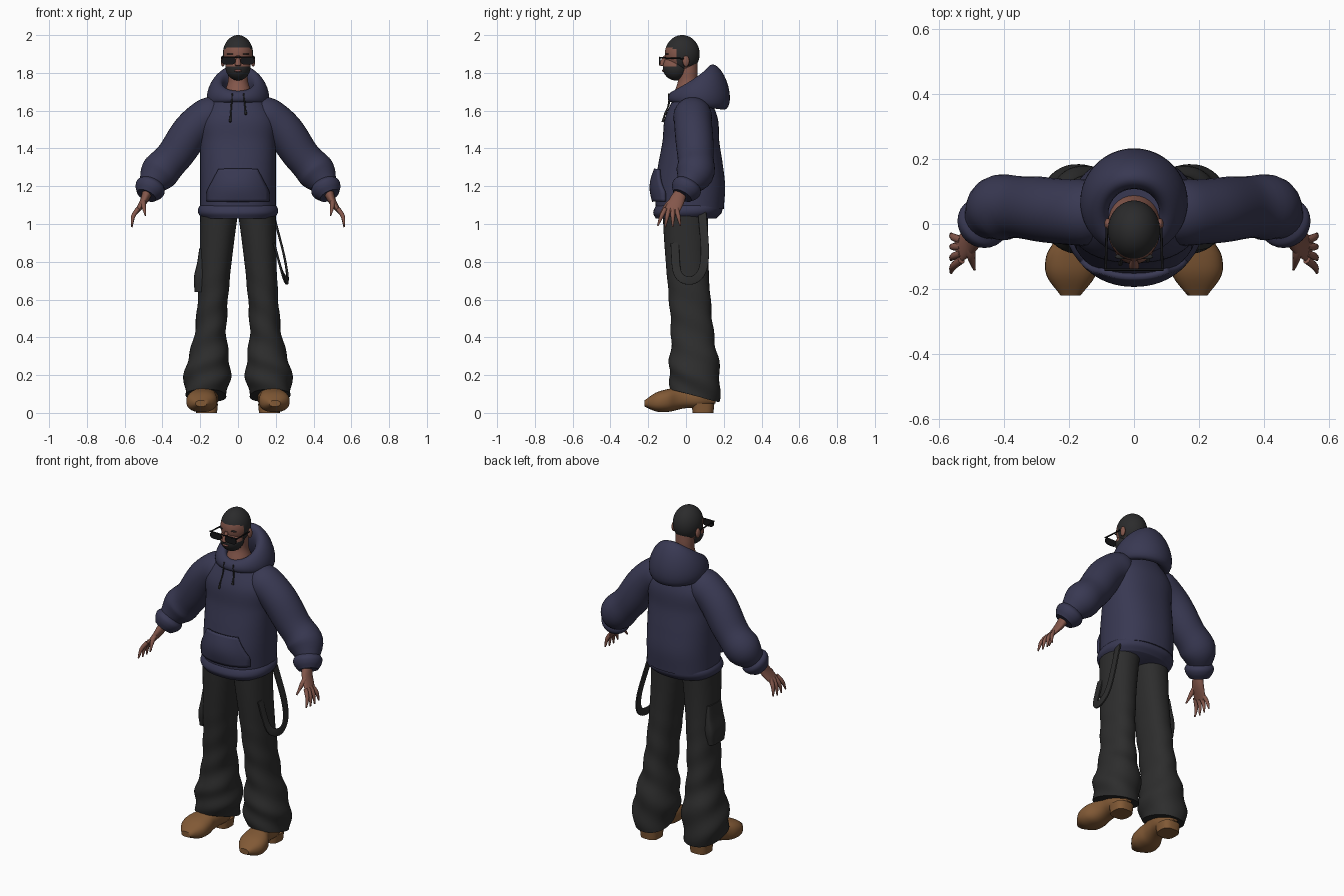
import bpy
import bmesh
from math import sin, cos, pi, tau, copysign, exp, radians
from mathutils import Vector

if "Cube" in bpy.data.objects:
    bpy.data.objects.remove(bpy.data.objects["Cube"])

ACROSS, DEPTH, UP = Vector((1, 0, 0)), Vector((0, 1, 0)), Vector((0, 0, 1))
SIDES = {"left": 1, "right": -1}


def material(name, red, green, blue):
    mat = bpy.data.materials.new(name)
    mat.use_nodes = True
    mat.diffuse_color = (red, green, blue, 1)
    shader = mat.node_tree.nodes["Principled BSDF"]
    shader.inputs["Base Color"].default_value = mat.diffuse_color
    return mat


navy = material("navy cloth", .04, .04, .085)
black_cloth = material("black cloth", .026, .026, .026)
tan = material("tan leather", .22, .1, .036)
skin = material("brown skin", .23, .095, .07)
hair = material("black hair", .024, .024, .025)
lens = material("black lens", .008, .008, .009)
lip = material("lip", .2, .075, .065)


def along(values, u):
    """Smooth curve through evenly spaced values, for u from 0 to 1."""
    if len(values) == 1:
        return values[0]
    ends = [2 * values[0] - values[1], *values, 2 * values[-1] - values[-2]]
    span = min(int(u * (len(values) - 1)), len(values) - 2)
    t = u * (len(values) - 1) - span
    before, start, end, after = ends[span:span + 4]
    slope_in, slope_out = (end - before) / 2, (after - start) / 2
    blend = t * t * (3 - 2 * t)
    return (start * (1 - blend) + end * blend
            + slope_in * (t * (1 - t) * (1 - t)) - slope_out * (t * t * (1 - t)))


def finish(name, bm, mats, rule=None):
    bmesh.ops.remove_doubles(bm, verts=bm.verts, dist=.00001)
    bmesh.ops.recalc_face_normals(bm, faces=bm.faces)
    if rule:
        for face in bm.faces:
            face.material_index = rule(face.calc_center_median())
    mesh = bpy.data.meshes.new(name)
    bm.to_mesh(mesh)
    bm.free()
    for mat in mats:
        mesh.materials.append(mat)
    obj = bpy.data.objects.new(name, mesh)
    bpy.context.collection.objects.link(obj)
    bpy.ops.object.select_all(action='DESELECT')
    obj.select_set(True)
    bpy.context.view_layer.objects.active = obj
    bpy.ops.object.shade_smooth_by_angle(angle=radians(50))
    return obj


def bridge(name, mat, rows, closed=True, caps=True):
    """Join neighbouring rows of points with faces."""
    bm = bmesh.new()
    rows = [[bm.verts.new(point) for point in row] for row in rows]
    for low, high in zip(rows, rows[1:]):
        for i in range(0 if closed else 1, len(low)):
            bm.faces.new((low[i - 1], low[i], high[i], high[i - 1]))
    if caps:
        bm.faces.new(rows[0])
        bm.faces.new(rows[-1])
    return finish(name, bm, [mat])


def loft(name, mat, path, wide, deep=None, ref=DEPTH, axis=None, power=2, side=1, count=28, steps=24, warp=None):
    """Sweep a superellipse along a path; deep is the half-size along ref, wide the other one."""
    path = [Vector(point) for point in path]
    deep = deep or wide
    rows = []
    for step in range(steps + 1):
        u = step / steps
        centre = along(path, u)
        tangent = axis or (along(path, min(u + .01, 1)) - along(path, max(u - .01, 0))).normalized()
        v = (ref - tangent * ref.dot(tangent)).normalized()
        w = v.cross(tangent)
        row = []
        for i in range(count):
            c, s = cos(tau * i / count), sin(tau * i / count)
            point = (centre + w * along(wide, u) * copysign(abs(c) ** (2 / power), c)
                     + v * along(deep, u) * copysign(abs(s) ** (2 / power), s))
            if warp:
                point = warp(point, tau * i / count)
            row.append((point.x * side, point.y, point.z))
        rows.append(row)
    return bridge(name, mat, rows)


def ball(name, mats, centre, size, rule=None, detail=16):
    bm = bmesh.new()
    bmesh.ops.create_uvsphere(bm, u_segments=detail, v_segments=detail, radius=1)
    bmesh.ops.scale(bm, vec=size, verts=bm.verts)
    bmesh.ops.translate(bm, vec=centre, verts=bm.verts)
    return finish(name, bm, mats, rule)


# Hoodie body and ribbed hem
BODY_BOTTOM, BODY_TOP = 1.08, 1.68
body_wide = [.2, .2, .2, .2, .2, .12]
body_deep = [.18, .185, .17, .15, .14, .09]
loft("hoodie_body", navy, [(0, .02, BODY_BOTTOM), (0, .03, BODY_TOP)], body_wide, body_deep,
     axis=UP, power=2.3, count=48, steps=40)
loft("hoodie_hem", navy, [(0, 0, 1.03), (0, .02, 1.11)], [.19, .21, .21, .19], [.16, .18, .18, .17],
     axis=UP, power=2.3, count=48)


def chest_y(x, z):
    """Front surface of the hoodie body."""
    u = (z - BODY_BOTTOM) / (BODY_TOP - BODY_BOTTOM)
    reach = max(0, 1 - abs(x / along(body_wide, u)) ** 2.3) ** (1 / 2.3)
    return .02 + .01 * u - along(body_deep, u) * reach


# Front pouch pocket, tapered above its straight lower edge
rows = []
for i in range(13):
    v = i / 12
    half = .16 - .06 * max(0, v - .3) / .7
    z = 1.12 + .17 * v
    xs = [half * (j / 8 - 1) for j in range(17)]
    rows.append([(x, chest_y(x, z) - .008 - .012 * sin(pi * v) * cos(pi * x / half / 2), z) for x in xs])
pocket = bridge("front_pocket", navy, rows, closed=False, caps=False)
solid = pocket.modifiers.new("thickness", 'SOLIDIFY')
solid.thickness, solid.offset = .02, 0

# Lowered hood: a leaning roll of cloth that grows towards the back
rows = []
for i in range(49):
    turn = tau * i / 48
    back = (1 - cos(turn)) / 2
    row = []
    for j in range(24):
        roll = tau * j / 24
        rise = (.03 + .09 * back) * sin(roll)
        radius = .12 + (.025 + .03 * back) * cos(roll) - .25 * rise
        row.append((radius * sin(turn), .05 - radius * cos(turn), 1.675 + .05 * back + rise))
    rows.append(row)
bridge("hood", navy, rows, caps=False)

# Draw cords
for label, side in SIDES.items():
    cord = []
    for i in range(5):
        z = 1.69 - (.15 - .02 * (side + 1)) * i / 4
        x = .03 + .003 * i
        cord.append((x, min(chest_y(x, min(z, BODY_TOP)) - .008, -.09), z))
    loft(label + "_draw_cord", black_cloth, cord, [.004, .004, .004, .004, .007], side=side, count=8)

# Sleeves, cuffs and hands
for label, side in SIDES.items():
    loft(label + "_sleeve", navy,
         [(.08, .035, 1.58), (.15, .035, 1.57), (.24, .04, 1.5), (.33, .05, 1.37), (.41, .05, 1.28), (.47, .01, 1.2)],
         [.07, .1, .1, .1, .095, .1, .06], side=side, count=32)
    loft(label + "_cuff", navy, [(.45, .02, 1.22), (.485, -.02, 1.15)], [.06, .08, .075, .055], side=side)
    loft(label + "_palm", skin, [(.475, -.02, 1.18), (.5, -.05, 1.12), (.54, -.08, 1.06)],
         [.028, .02, .01], [.03, .04, .04], side=side)
    for i, finger in enumerate(("little", "ring", "middle", "index")):
        fan = (i - 1.5) * .02
        tip = .98 + .007 * abs(i - 1.5)
        loft(f"{label}_{finger}_finger", skin,
             [(.53, -.08 - fan, 1.08), (.555, -.085 - fan * 1.5, 1.04), (.562, -.09 - fan * 2, tip)],
             [.012, .011, .004], side=side, count=12, steps=8)
    loft(label + "_thumb", skin, [(.5, -.06, 1.13), (.5, -.1, 1.1), (.49, -.14, 1.045)],
         [.015, .013, .004], ref=ACROSS, side=side, count=12, steps=8)


def drape(point, angle):
    """Add folds low on the trouser leg and slope its hem down at the back."""
    low = max(0, min(1, .8 - point.z))
    fold = .01 * low * sin(40 * point.z + 2 * angle)
    hem = max(0, min(1, (.3 - point.z) * 5))
    return point + Vector((fold * cos(angle), fold * sin(angle), -.27 * hem * (point.y - .05)))


# Wide trouser legs, slightly pinched at the knee and flared over the shoe
drops = [i / 10 for i in range(11)]
flares = [exp(-((drop - .87) * 8) ** 2) for drop in drops]
leg_path = [(.1 + .07 * drop, .05 * sin(pi * drop / 2) ** 2 - .003, 1.06 - .97 * drop) for drop in drops]
leg_wide = [.1 - .02 * sin(pi * drop) + .03 * flare for drop, flare in zip(drops, flares)]
leg_deep = [.12 - .01 * sin(pi * drop) + .02 * flare for drop, flare in zip(drops, flares)]
for label, side in SIDES.items():
    loft(label + "_trouser_leg", black_cloth, leg_path, leg_wide, leg_deep,
         axis=UP, power=2.2, side=side, count=40, steps=60, warp=drape)
    loft(label + "_shoe", tan, [(.195, -.22, .05), (.19, -.1, .065), (.17, 0, .08), (.165, .155, .07)],
         [.03, .075, .08, .065, .06, .06, .02], [.016, .05, .06, .06, .055, .05, .02],
         ref=UP, axis=DEPTH, power=2.4, side=side)
    loft(label + "_heel", tan, [(.166, .09, 0), (.166, .09, .05)], [.055, .06], axis=UP, power=2.8, side=side, steps=2)

# Cargo pocket and hanging strap
loft("cargo_pocket", black_cloth, [(.195, .01, .87), (.2, .01, .64)], [.01, .02, .035, .03], [.06, .07, .075, .065],
     axis=UP, power=4, side=-1)
loft("hanging_strap", black_cloth,
     [(.185, .085, 1.06), (.24, .1, .85), (.26, .08, .74), (.26, .02, .7), (.235, -.045, .74), (.19, -.06, .9)],
     [.022], [.006], ref=ACROSS, power=5, count=16)


def hair_rule(spot):
    """Hair is 1, skin is 0, by height and depth on the head."""
    crown = spot.z > (.01 if spot.y < -.07 else 0) + 1.925
    nape = spot.y > -.012 and spot.z > 1.835
    sideburn = abs(spot.y + .03) < .02 and abs(spot.x) > .04
    beard = spot.y < -.02 and spot.z < 1.832
    return int(crown or nape or sideburn or beard)


# Head
ball("skull", [skin, hair], (0, -.02, 1.9), (.08, .092, .1), hair_rule, detail=72)
ball("jaw", [skin, hair], (0, -.055, 1.83), (.066, .068, .07), hair_rule, detail=72)
loft("neck", skin, [(0, .01, 1.65), (0, .01, 1.86)], [.088, .07, .053, .052, .05], axis=UP)
loft("nose", skin, [(0, -.108, 1.893), (0, -.128, 1.845), (0, -.116, 1.836)], [.008, .016, .01],
     axis=UP, count=16)
ball("mouth", [lip], (0, -.118, 1.812), (.02, .009, .007))
for label, side in SIDES.items():
    ball(label + "_ear", [skin], (side * .08, 0, 1.862), (.011, .018, .029))
    ball(label + "_eyebrow", [hair], (side * .036, -.1, 1.9), (.023, .008, .004))
    # Sunglasses
    loft(label + "_sunglass_lens", lens, [(.05, -.143, 1.864), (.05, -.136, 1.864)], [.037], [.02],
         ref=UP, axis=DEPTH, power=3, side=side, steps=1)
    loft(label + "_sunglass_arm", lens, [(.087, -.14, 1.88), (.083, .005, 1.875)], [.004], ref=UP, side=side, count=8)
loft("sunglass_bridge", lens, [(-.09, -.14, 1.882), (.09, -.14, 1.882)], [.004], ref=UP, count=8)
